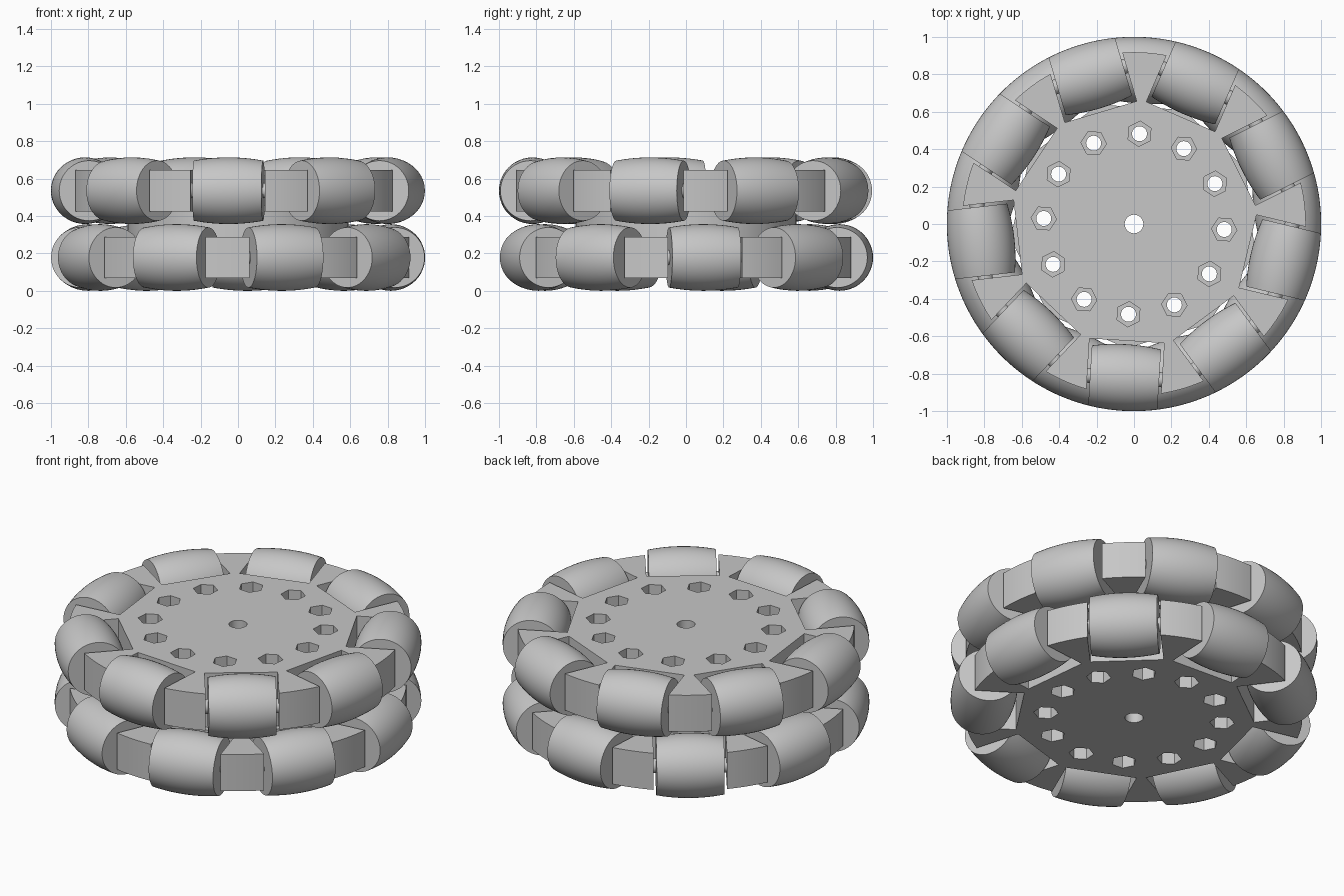
import bpy, bmesh, math
from mathutils import Matrix, Vector

if "Cube" in bpy.data.objects:
    bpy.data.objects.remove(bpy.data.objects["Cube"], do_unlink=True)

COUNT = 9                       # rollers in each row
STEP = 2 * math.pi / COUNT
START = math.radians(6.5)       # direction of the first lower block gap
ROLLER_R, HALF_LEN, SLOT_HALF = 0.178, 0.185, 0.2
AXIS_R = 1 - ROLLER_R           # distance of roller axles from the centre
SLOT_R, BLOCK_R = 0.625, 0.918
PLATE_HALF = 0.11
ROWS = {"lower": (0.178, START), "upper": (0.535, START + STEP / 2)}

grey = bpy.data.materials.new("plain grey")
grey.use_nodes = True
grey.diffuse_color = (0.57, 0.57, 0.57, 1)
grey.node_tree.nodes["Principled BSDF"].inputs["Base Color"].default_value = grey.diffuse_color


def make_object(name, bm):
    bmesh.ops.recalc_face_normals(bm, faces=bm.faces)
    mesh = bpy.data.meshes.new(name)
    bm.to_mesh(mesh)
    bm.free()
    mesh.materials.append(grey)
    obj = bpy.data.objects.new(name, mesh)
    bpy.context.collection.objects.link(obj)
    return obj


def add_prism(bm, outline, z0, z1):
    """Extrude a flat outline from z0 up to z1."""
    face = bm.faces.new([bm.verts.new((x, y, z0)) for x, y in outline])
    result = bmesh.ops.extrude_face_region(bm, geom=[face], use_keep_orig=True)
    verts = [v for v in result["geom"] if isinstance(v, bmesh.types.BMVert)]
    bmesh.ops.translate(bm, verts=verts, vec=(0, 0, z1 - z0))


def polar(r, a):
    return (r * math.cos(a), r * math.sin(a))


def ring(sides, r, centre=(0, 0), turn=0):
    pts = [polar(r, turn + 2 * math.pi * i / sides) for i in range(sides)]
    return [(centre[0] + x, centre[1] + y) for x, y in pts]


def smooth(obj):
    bpy.ops.object.select_all(action="DESELECT")
    obj.select_set(True)
    bpy.context.view_layer.objects.active = obj
    bpy.ops.object.shade_smooth_by_angle(angle=math.radians(30))


def combine(obj, other, operation):
    mod = obj.modifiers.new(operation.lower(), "BOOLEAN")
    mod.operation, mod.object, mod.solver = operation, other, "EXACT"
    bpy.ops.object.select_all(action="DESELECT")
    obj.select_set(True)
    bpy.context.view_layer.objects.active = obj
    bpy.ops.object.modifier_apply(modifier=mod.name)
    bpy.data.objects.remove(other, do_unlink=True)


def plate_outline(first_roller):
    """Disc with straight-sided roller slots and curved block ends."""
    pts = []
    half_block = STEP / 2 - math.asin(SLOT_HALF / BLOCK_R)
    corner = math.atan2(SLOT_HALF, SLOT_R)
    corner_r = math.hypot(SLOT_HALF, SLOT_R)
    for i in range(COUNT):
        a = first_roller + i * STEP
        pts += [polar(corner_r, a - corner), polar(corner_r, a + corner)]
        mid = a + STEP / 2
        pts += [polar(BLOCK_R, mid + half_block * k / 4) for k in range(-4, 5)]
    return pts


# Hub: two slotted plates joined by a round core
plates = []
for row, (z, turn) in ROWS.items():
    bm = bmesh.new()
    add_prism(bm, plate_outline(turn), z - PLATE_HALF, z + PLATE_HALF)
    plates.append(make_object(row + "_plate", bm))
bm = bmesh.new()
add_prism(bm, ring(72, 0.59), 0.2, 0.5)
hub = make_object("hub", bm)
for plate in plates:
    combine(hub, plate, "UNION")

# Bolt holes, centre hole and hexagonal nut pockets on both faces
bolts = [polar(0.483, math.radians(30 * i - 3.5)) for i in range(12)]
holes = bmesh.new()
add_prism(holes, ring(32, 0.05), -0.1, 0.9)
for c in bolts:
    add_prism(holes, ring(24, 0.04, c), -0.1, 0.9)
pockets = bmesh.new()
bottom, top = ROWS["lower"][0] - PLATE_HALF, ROWS["upper"][0] + PLATE_HALF
for c in bolts:
    hexagon = ring(6, 0.068, c, math.atan2(c[1], c[0]))
    add_prism(pockets, hexagon, top - 0.1, top + 0.1)
    add_prism(pockets, hexagon, bottom - 0.1, bottom + 0.1)
for name, cutter in (("hole_cutter", holes), ("pocket_cutter", pockets)):
    helper = make_object(name, cutter)
    helper.hide_render = True
    combine(hub, helper, "DIFFERENCE")
smooth(hub)


def roller_mesh():
    """Barrel whose bulge follows the wheel rim, with a thin axle at each end."""
    pin = 0.04
    profile = [(-SLOT_HALF, pin), (-HALF_LEN, pin)]
    for k in range(-8, 9):
        t = HALF_LEN * k / 8
        profile.append((t, math.sqrt(1 - t * t) - AXIS_R))
    profile += [(HALF_LEN, pin), (SLOT_HALF, pin)]
    bm = bmesh.new()
    sides = 48
    loops = [[bm.verts.new((r * math.cos(a), t, r * math.sin(a)))
              for a in (2 * math.pi * i / sides for i in range(sides))]
             for t, r in profile]
    for p, q in zip(loops, loops[1:]):
        for i in range(sides):
            j = (i + 1) % sides
            bm.faces.new((p[i], p[j], q[j], q[i]))
    bm.faces.new(loops[0])
    bm.faces.new(loops[-1])
    return bm


# Rollers: two staggered rows sharing one mesh
master = make_object("roller", roller_mesh())
smooth(master)
for row, (z, turn) in ROWS.items():
    for i in range(COUNT):
        a = turn + i * STEP
        roller = bpy.data.objects.new(f"{row}_roller_{i + 1}", master.data)
        bpy.context.collection.objects.link(roller)
        place = Vector((*polar(AXIS_R, a), z))
        roller.matrix_world = Matrix.Translation(place) @ Matrix.Rotation(a, 4, "Z")
bpy.data.objects.remove(master, do_unlink=True)
